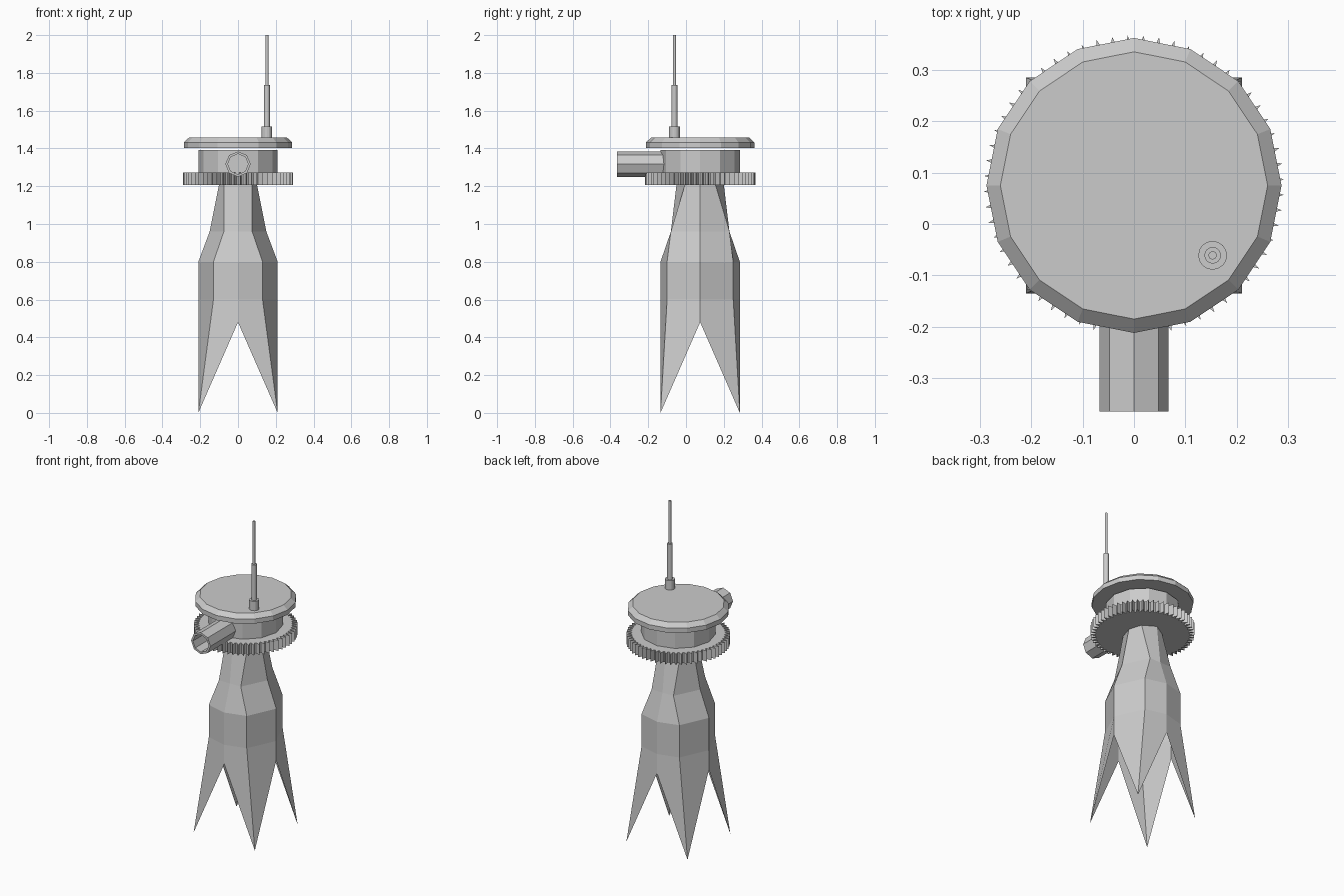
import bpy, bmesh, math

if "Cube" in bpy.data.objects:
    bpy.data.objects.remove(bpy.data.objects["Cube"])

CY = 0.075  # axis of the tower in y

grey = bpy.data.materials.new("light_grey")
grey.diffuse_color = (0.6, 0.6, 0.6, 1)
grey.use_nodes = True
grey.node_tree.nodes["Principled BSDF"].inputs["Base Color"].default_value = grey.diffuse_color


def finish(name, bm):
    bmesh.ops.recalc_face_normals(bm, faces=bm.faces)
    me = bpy.data.meshes.new(name)
    bm.to_mesh(me)
    bm.free()
    me.materials.append(grey)
    ob = bpy.data.objects.new(name, me)
    bpy.context.collection.objects.link(ob)
    return ob


def loft(name, rings, cap_start=True, cap_end=True):
    """Skin a list of closed point rings."""
    bm = bmesh.new()
    vr = [[bm.verts.new(p) for p in r] for r in rings]
    n = len(rings[0])
    for a, b in zip(vr, vr[1:]):
        for i in range(n):
            j = (i + 1) % n
            bm.faces.new((a[i], a[j], b[j], b[i]))
    if cap_start:
        bm.faces.new(vr[0][::-1])
    if cap_end:
        bm.faces.new(vr[-1])
    return finish(name, bm)


def circle(n, r, z, x=0, y=CY):
    return [(x + r * math.sin(2 * math.pi * i / n),
             y + r * math.cos(2 * math.pi * i / n), z) for i in range(n)]


def leg_ring(mx, my, cx, cy, z_mid, z_corner):
    """Eight points: side middles and corners, alternating."""
    pts = [(mx, 0), (cx, cy), (0, my), (-cx, cy),
           (-mx, 0), (-cx, -cy), (0, -my), (cx, -cy)]
    return [(x, y + CY, z_corner if i % 2 else z_mid)
            for i, (x, y) in enumerate(pts)]


# Tapered body, open below, ending in four pointed legs
loft("body_and_legs", [
    leg_ring(0.21, 0.21, 0.21, 0.21, 0.48, 0.0),
    leg_ring(0.21, 0.21, 0.13, 0.175, 0.60, 0.60),
    leg_ring(0.21, 0.21, 0.13, 0.175, 0.80, 0.80),
    leg_ring(0.15, 0.155, 0.075, 0.155, 0.96, 0.96),
    leg_ring(0.10, 0.125, 0.075, 0.08, 1.21, 1.21),
], cap_start=False)

# Toothed turning ring
TEETH = 60


def gear_ring(z):
    pts = []
    for i in range(TEETH):
        for off, r in ((0.0, 0.262), (0.3, 0.262), (0.6, 0.292)):
            a = 2 * math.pi * (i + off) / TEETH
            pts.append((r * math.sin(a), CY + r * math.cos(a), z))
    return pts


loft("gear_ring", [gear_ring(1.207), gear_ring(1.272)])

# Turret drum and bevelled lid
loft("turret_drum", [circle(12, 0.21, 1.27), circle(12, 0.21, 1.392)])
loft("turret_lid", [circle(16, 0.287, 1.403), circle(16, 0.287, 1.432),
                    circle(16, 0.26, 1.457)])


# Hollow eight-sided barrel
def barrel_ring(r, y):
    return [(r * math.sin(math.pi * i / 4), y,
             1.317 + r * math.cos(math.pi * i / 4)) for i in range(8)]


loft("barrel", [barrel_ring(0.067, -0.06), barrel_ring(0.067, -0.365),
                barrel_ring(0.054, -0.365), barrel_ring(0.054, -0.20)])

# Stepped antenna
AX, AY = 0.153, -0.061
steps = [(0.028, 1.45, 1.515), (0.016, 1.515, 1.735), (0.008, 1.735, 2.0)]
loft("antenna", [circle(16, r, z, AX, AY) for r, a, b in steps for z in (a, b)])
